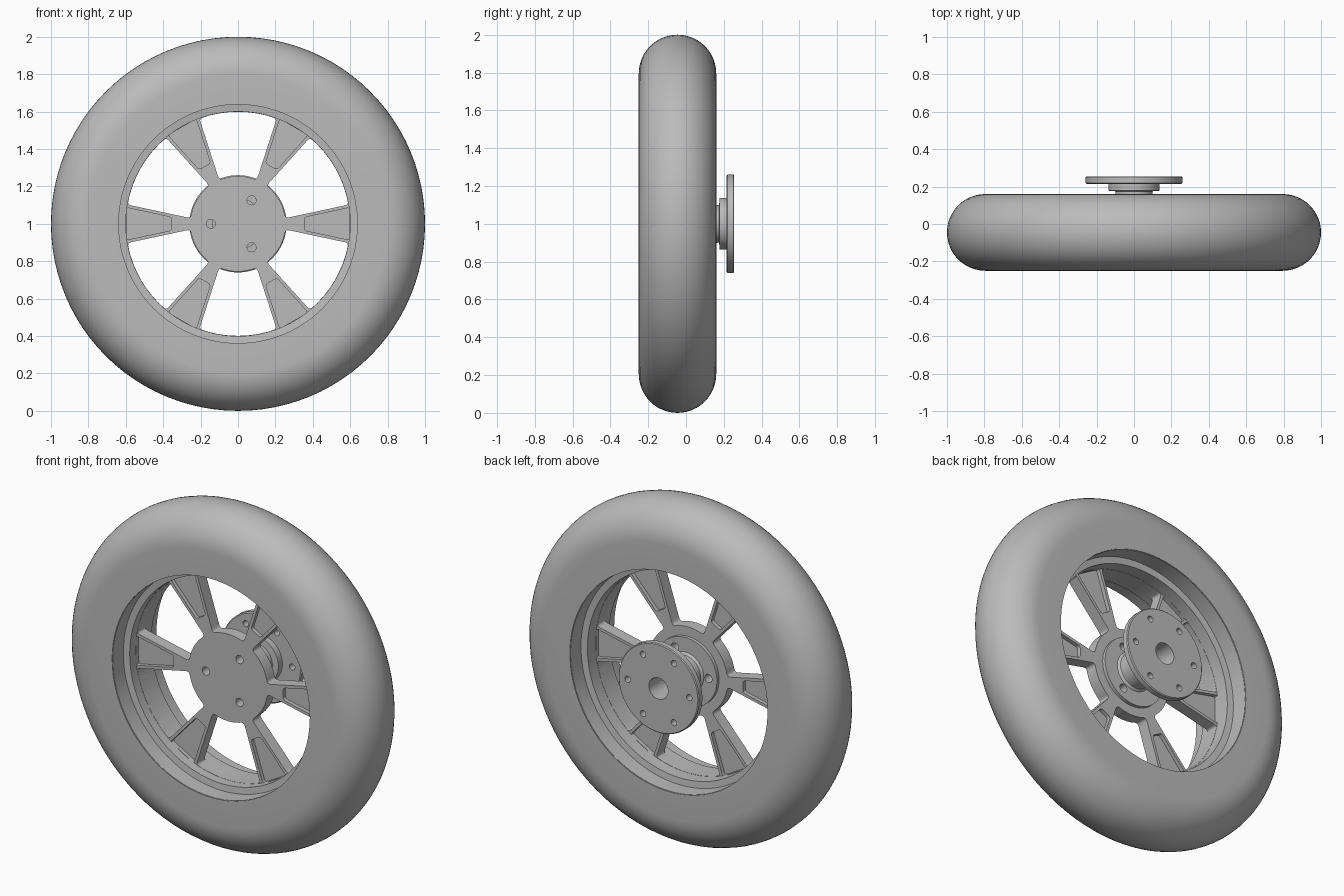
import bpy, bmesh
from math import sin, cos, pi, radians, atan2
from mathutils import Vector

cube = bpy.data.objects.get("Cube")
if cube:
    bpy.data.objects.remove(cube)

grey = bpy.data.materials.new("plain grey")
grey.use_nodes = True
colour = (0.5, 0.5, 0.5, 1)
grey.diffuse_color = colour
grey.node_tree.nodes["Principled BSDF"].inputs["Base Color"].default_value = colour

AXLE_Z = 1.0
MID_Y = -0.045          # centre plane of the tyre
FRONT, BACK = -0.09, -0.02   # faces of the spoked centre


def finish(name, bm):
    bmesh.ops.recalc_face_normals(bm, faces=bm.faces)
    mesh = bpy.data.meshes.new(name)
    bm.to_mesh(mesh)
    bm.free()
    obj = bpy.data.objects.new(name, mesh)
    bpy.context.collection.objects.link(obj)
    mesh.materials.append(grey)
    obj.location.z = AXLE_Z
    return obj


def smooth(obj, angle=30):
    bpy.ops.object.select_all(action='DESELECT')
    obj.select_set(True)
    bpy.context.view_layer.objects.active = obj
    bpy.ops.object.shade_smooth_by_angle(angle=radians(angle))


def revolve(name, profile, closed=True, steps=96):
    """Spin a (radius, y) profile round the axle."""
    bm = bmesh.new()
    verts = [bm.verts.new((r, y, 0)) for r, y in profile]
    pairs = list(zip(verts, verts[1:] + verts[:1]))
    edges = [bm.edges.new(p) for p in (pairs if closed else pairs[:-1])]
    bmesh.ops.spin(bm, geom=verts + edges, axis=(0, 1, 0), cent=(0, 0, 0),
                   angle=2 * pi, steps=steps, use_merge=True)
    bmesh.ops.remove_doubles(bm, verts=bm.verts, dist=1e-5)
    return finish(name, bm)


def polar(r, a):
    return Vector((r * cos(a), r * sin(a)))


def rounded(points, radii, n=5):
    """Round chosen corners of a polygon; radius 0 keeps the point."""
    out = []
    for i, (p, rad) in enumerate(zip(points, radii)):
        if not rad:
            out.append(p)
            continue
        a = p + (points[i - 1] - p).normalized() * rad
        b = p + (points[(i + 1) % len(points)] - p).normalized() * rad
        for k in range(n + 1):
            t = k / n
            out.append(a * (1 - t) ** 2 + p * 2 * t * (1 - t) + b * t * t)
    return out


def prism(bm, points, y0, y1):
    """Extrude an (x, z) outline from y0 to y1."""
    face = bm.faces.new([bm.verts.new((p.x, y0, p.y)) for p in points])
    new = bmesh.ops.extrude_face_region(bm, geom=[face])["geom"]
    bmesh.ops.translate(bm, vec=(0, y1 - y0, 0),
                        verts=[g for g in new if isinstance(g, bmesh.types.BMVert)])


def turned(points, angle):
    c, s = cos(angle), sin(angle)
    return [Vector((p.x * c - p.y * s, p.x * s + p.y * c)) for p in points]


def hole(bm, r, angle, radius, y0, y1):
    centre = polar(r, angle)
    prism(bm, [centre + polar(radius, 2 * pi * k / 20) for k in range(20)], y0, y1)


def cut(obj, bm):
    """Subtract the solids in bm from obj."""
    cutter = finish("cutter", bm)
    cutter.hide_render = True
    mod = obj.modifiers.new("cut", 'BOOLEAN')
    mod.object, mod.operation, mod.solver = cutter, 'DIFFERENCE', 'EXACT'
    bpy.context.view_layer.objects.active = obj
    bpy.ops.object.modifier_apply(modifier=mod.name)
    bpy.data.objects.remove(cutter)


# Tyre: flat side walls and a half-round tread
HALF, INNER = 0.205, 0.64
tread = [(1 - HALF + HALF * cos(a), MID_Y + HALF * sin(a))
         for a in (pi * (k / 24 - 0.5) for k in range(25))]
tyre = revolve("tyre", [(INNER, MID_Y - HALF)] + tread + [(INNER, MID_Y + HALF)])
smooth(tyre)

# Rim barrel with a stepped lip on both sides
lip, step, edge = 0.642, 0.105, HALF - 0.004
rim = revolve("rim_barrel", [(0.66, MID_Y - edge), (lip - 0.004, MID_Y - edge),
                             (lip - 0.004, MID_Y - step), (0.6, MID_Y - step + 0.005),
                             (0.6, MID_Y + step - 0.005), (lip - 0.004, MID_Y + step),
                             (lip - 0.004, MID_Y + edge), (0.66, MID_Y + edge)])
smooth(rim)

# Spoked centre: a disc with windows, spoke pockets and bolt holes cut out
spider = revolve("spoked_centre", [(0, FRONT), (0.608, FRONT), (0.608, BACK), (0, BACK)],
                 closed=False)


def spoke_half(r):
    return 0.04 + 0.214 * (r - 0.3)


def window():
    r_in, r_out = 0.255, 0.599
    a_in = pi / 6 - atan2(spoke_half(r_in), r_in)
    a_out = pi / 6 - atan2(spoke_half(r_out), r_out)
    arc = [k / 4 - 1 for k in range(9)]
    pts = [polar(r_in, -a_in * t) for t in arc] + [polar(r_out, a_out * t) for t in arc]
    radii = [0.022] + [0] * 7 + [0.022, 0.018] + [0] * 7 + [0.018]
    return rounded(pts, radii)


def pocket():
    r_in, r_out, wall = 0.355, 0.597, 0.017
    w_in, w_out = spoke_half(r_in) - wall, spoke_half(r_out) - wall
    pts = [Vector(p) for p in ((r_in, -w_in), (r_out, -w_out), (r_out, w_out), (r_in, w_in))]
    return rounded(pts, [0.015] * 4)


tools = bmesh.new()
web = 0.012
middle = (FRONT + BACK) / 2
for k in range(6):
    spoke = k * pi / 3
    prism(tools, turned(window(), spoke + pi / 6), FRONT - 0.1, BACK + 0.1)
    prism(tools, turned(pocket(), spoke), FRONT - 0.1, middle - web)
    prism(tools, turned(pocket(), spoke), middle + web, BACK + 0.1)
for k in range(3):
    hole(tools, 0.145, pi / 3 + k * 2 * pi / 3, 0.024, FRONT - 0.1, BACK + 0.1)
cut(spider, tools)
smooth(spider)

# Axle hub: bolted base, neck, collar and drive flange with a bore
hub = revolve("axle_hub", [(0, BACK - 0.005), (0.2, BACK - 0.005), (0.2, 0.0), (0.115, 0.0),
                           (0.103, 0.012), (0.1, 0.175), (0.137, 0.178), (0.137, 0.215),
                           (0.254, 0.215), (0.26, 0.22), (0.26, 0.25), (0.255, 0.255),
                           (0.062, 0.255), (0.062, 0.06), (0, 0.06)], closed=False)
tools = bmesh.new()
for k in range(6):
    hole(tools, 0.2, k * pi / 3, 0.018, 0.2, 0.3)
for k in range(3):
    hole(tools, 0.145, pi / 3 + k * 2 * pi / 3, 0.024, BACK - 0.1, 0.1)
cut(hub, tools)
smooth(hub)
